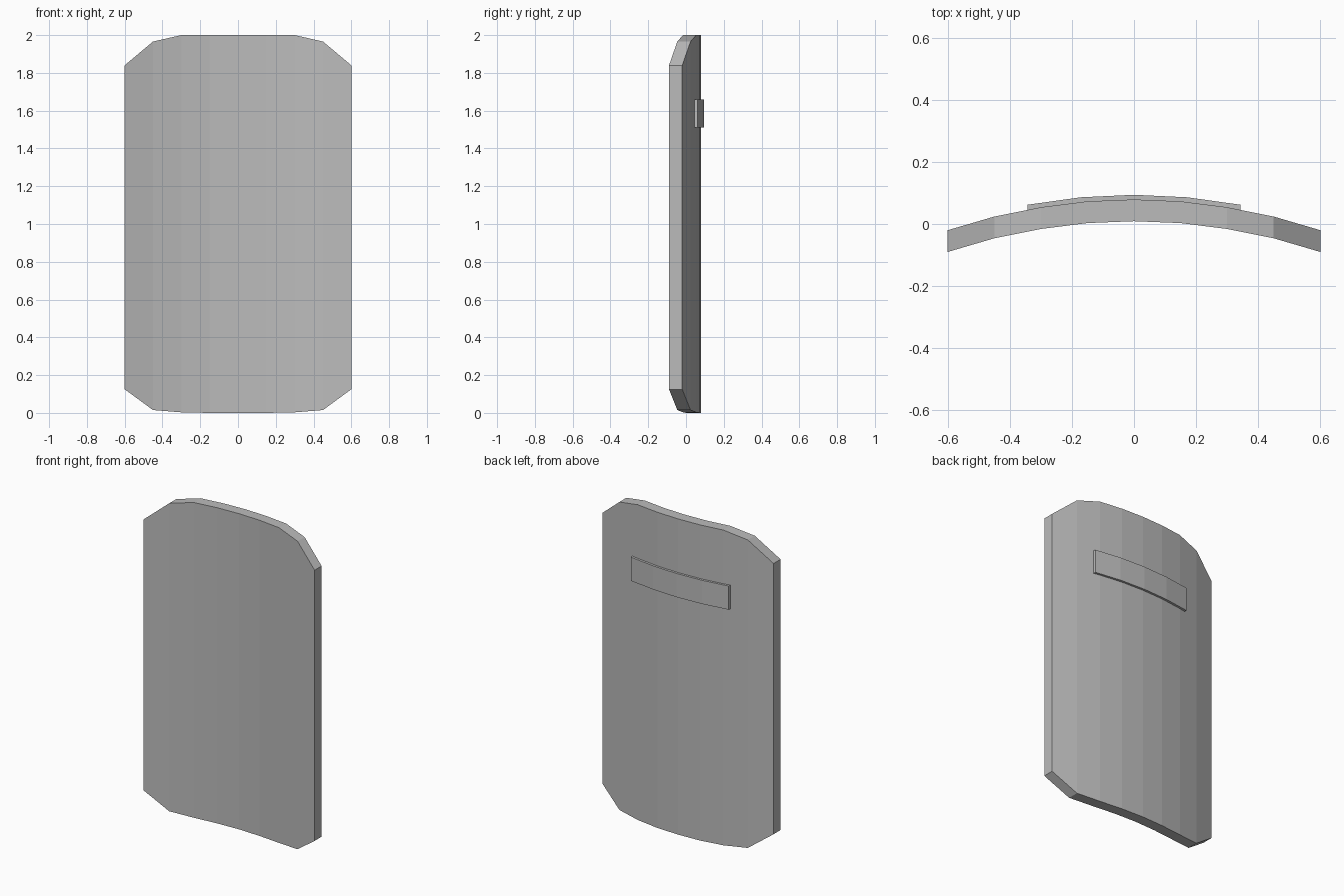
import bpy
import bmesh

if "Cube" in bpy.data.objects:
    bpy.data.objects.remove(bpy.data.objects["Cube"])

grey = bpy.data.materials.new("plain grey")
grey.diffuse_color = (0.5, 0.5, 0.5, 1.0)
grey.use_nodes = True
grey.node_tree.nodes["Principled BSDF"].inputs["Base Color"].default_value = grey.diffuse_color


def mirrored(half):
    """Full left-to-right list of stations from the right half."""
    return [(-s[0], *s[1:]) for s in reversed(half[1:])] + half


def curved_plate(name, stations):
    """Bent plate from stations of (x, front y, back y, bottom z, top z)."""
    bm = bmesh.new()
    rings = [[bm.verts.new(p) for p in
              ((x, yf, zb), (x, yb, zb), (x, yb, zt), (x, yf, zt))]
             for x, yf, yb, zb, zt in stations]
    for a, b in zip(rings, rings[1:]):
        for i in range(4):
            j = (i + 1) % 4
            bm.faces.new((a[i], a[j], b[j], b[i]))
    bm.faces.new(rings[0])
    bm.faces.new(rings[-1])
    bmesh.ops.recalc_face_normals(bm, faces=bm.faces)
    mesh = bpy.data.meshes.new(name)
    bm.to_mesh(mesh)
    bm.free()
    mesh.materials.append(grey)
    obj = bpy.data.objects.new(name, mesh)
    bpy.context.collection.objects.link(obj)
    return obj


# Bent shield panel with clipped corners: x, back y, bottom z, top z
THICKNESS = 0.07
panel = [(0.0, 0.079, 0.0, 2.0), (0.15, 0.073, 0.0, 2.0),
         (0.30, 0.054, 0.003, 2.0), (0.45, 0.024, 0.015, 1.966),
         (0.60, -0.02, 0.125, 1.84)]
curved_plate("shield_panel", mirrored(
    [(x, y - THICKNESS, y, zb, zt) for x, y, zb, zt in panel]))

# Thin curved grip strap on the back
strap = [(0.0, 0.094), (0.172, 0.086), (0.343, 0.062)]
curved_plate("grip_strap", mirrored(
    [(x, y - 0.02, y, 1.51, 1.66) for x, y in strap]))
